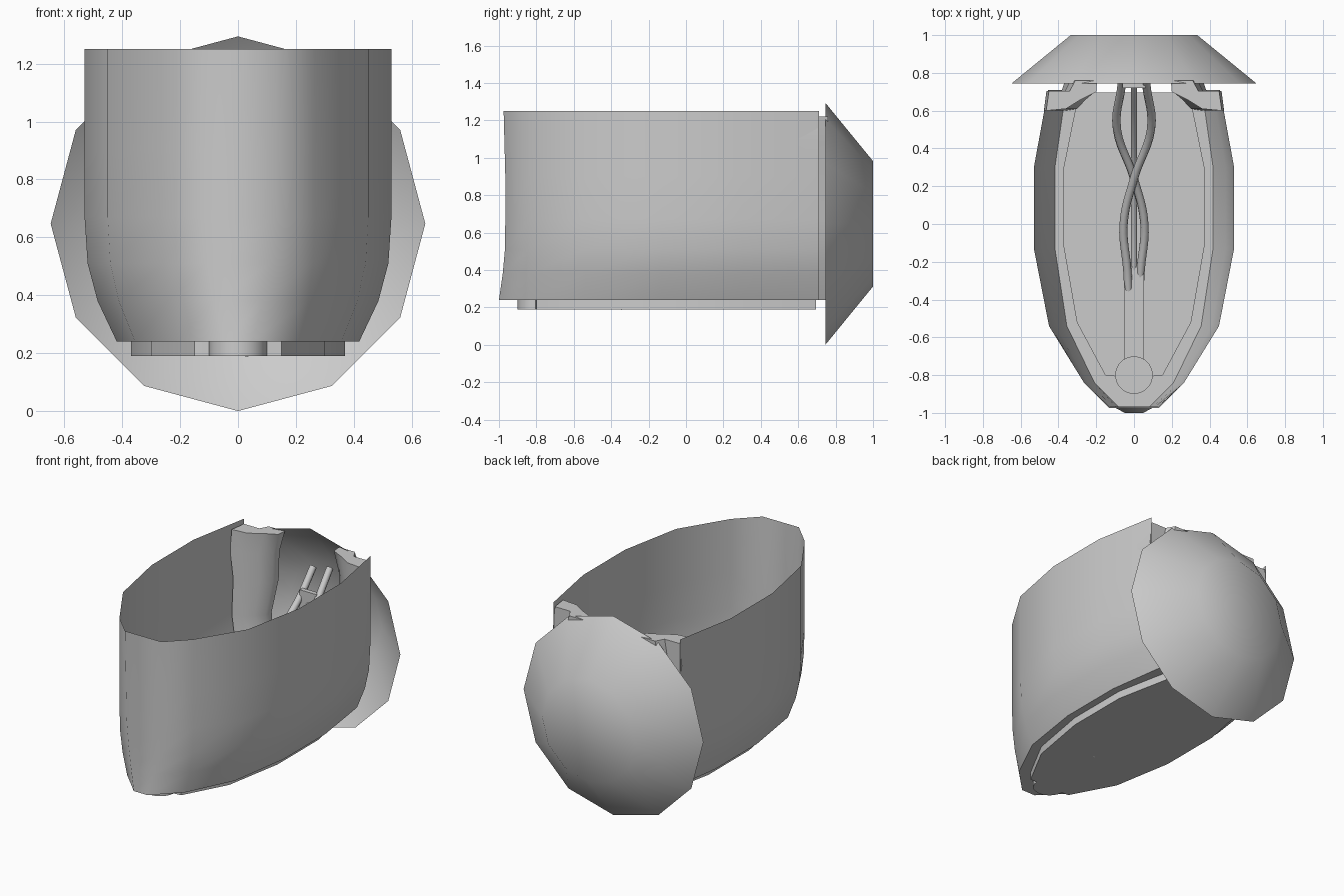
import bpy, bmesh, math
from mathutils import Matrix

if "Cube" in bpy.data.objects:
    bpy.data.objects.remove(bpy.data.objects["Cube"])


def finish(name, bm, angle=40):
    bmesh.ops.remove_doubles(bm, verts=bm.verts, dist=0.0005)
    bmesh.ops.recalc_face_normals(bm, faces=bm.faces)
    me = bpy.data.meshes.new(name)
    bm.to_mesh(me)
    bm.free()
    ob = bpy.data.objects.new(name, me)
    bpy.context.collection.objects.link(ob)
    bpy.context.view_layer.objects.active = ob
    ob.select_set(True)
    bpy.ops.object.shade_smooth_by_angle(angle=math.radians(angle))
    ob.select_set(False)
    return ob


def loft(name, rows, closed=False, caps=(False, False), angle=40):
    bm = bmesh.new()
    grid = [[bm.verts.new(p) for p in r] for r in rows]
    n = len(rows[0])
    for a, b in zip(grid, grid[1:]):
        for i in range(n if closed else n - 1):
            j = (i + 1) % n
            bm.faces.new((a[i], a[j], b[j], b[i]))
    if caps[0]:
        bm.faces.new(grid[0])
    if caps[1]:
        bm.faces.new(grid[-1])
    return finish(name, bm, angle)


def both_sides(half, z):
    right = [(x, y, z) for x, y in half]
    return right + [(-x, y, z) for x, y in reversed(half)]


# hull outline, from the back corner to the front edge
HULL = [(.455, .71), (.53, .30), (.53, -.13), (.45, -.54), (.265, -.84)]
# z, width factor, front edge half width, front y
LEVELS = [(1.25, 1, .13, -.975), (.9, 1, .13, -.966), (.67, 1, .125, -.966),
          (.51, .98, .11, -.968), (.38, .915, .085, -.98), (.24, .79, .05, -1.0)]


def hull_row(z, s, fx, fy):
    return both_sides([(x * s, y) for x, y in HULL] + [(fx, fy)], z)


# open-topped hull with thin walls
loft("hull", [hull_row(*l) for l in LEVELS], angle=50)

# flange joining the hull to the base, and the recessed base plate
BASE = [(.29, .695), (.37, .30), (.37, -.12), (.30, -.52), (.15, -.80), (.08, -.805)]
loft("flange", [hull_row(*LEVELS[-1]), both_sides(BASE, .24)])
loft("base_plate", [both_sides(BASE, .24), both_sides(BASE, .19)],
     closed=True, caps=(False, True))


# twelve-sided rear dish, open to the front
def ring(r, y):
    return [(r * math.sin(i * math.pi / 6), y, .647 + r * math.cos(i * math.pi / 6))
            for i in range(12)]


loft("rear_dish", [ring(.647, .745), ring(.335, 1.0)], closed=True, caps=(False, True), angle=60)

# curved columns at the two back corners, narrowing towards the floor
COLUMN = [(.465, .60), (.36, .61), (.28, .66), (.20, .70), (.195, .76),
          (.31, .76), (.34, .705), (.45, .705)]
COLUMN_LEVELS = [(1.22, 1, 0), (1.08, .90, .012), (.9, .8, -.01), (.67, .65, .0),
                 (.45, .6, -.03), (.24, .6, -.10)]
for side, label in ((1, "right"), (-1, "left")):
    rows = [[(side * (.465 + (x - .465) * s + dx), y, z) for x, y in COLUMN]
            for z, s, dx in COLUMN_LEVELS]
    loft(label + "_corner_column", rows, closed=True, caps=(True, True), angle=60)


def cylinder(name, r, depth, loc, segments=20):
    bm = bmesh.new()
    bmesh.ops.create_cone(bm, cap_ends=True, segments=segments, radius1=r, radius2=r,
                          depth=depth, matrix=Matrix.Translation(loc))
    return finish(name, bm)


def box(name, size, loc):
    bm = bmesh.new()
    bmesh.ops.create_cube(bm, size=1, matrix=Matrix.Translation(loc) @ Matrix.Diagonal((*size, 1)))
    return finish(name, bm)


def tube(name, points, r):
    cu = bpy.data.curves.new(name, 'CURVE')
    cu.dimensions = '3D'
    cu.bevel_depth = r
    cu.bevel_resolution = 2
    cu.resolution_u = 6
    cu.use_fill_caps = True
    sp = cu.splines.new('BEZIER')
    sp.bezier_points.add(len(points) - 1)
    for bp, p in zip(sp.bezier_points, points):
        bp.co = p
        bp.handle_left_type = bp.handle_right_type = 'AUTO'
    ob = bpy.data.objects.new(name, cu)
    bpy.context.collection.objects.link(ob)


# floor bar and round foot
box("floor_bar", (.105, .56, .06), (0, -.48, .22))
cylinder("floor_disc", .10, .07, (0, -.80, .225))

# rear post, intertwined cables and the straight centre cable
box("rear_post", (.12, .03, .65), (0, .735, .565))
CABLE = [(.06, .86, 1.0), (.065, .74, .86), (.09, .50, .62), (.0, .24, .45),
         (-.055, 0, .34), (-.035, -.25, .25), (-.03, -.35, .22)]
for side, label in ((1, "right"), (-1, "left")):
    tube(label + "_cable", [(side * x, y, z + side * .012) for x, y, z in CABLE], .022)
tube("centre_cable", [(0, .74, .82), (0, .50, .58), (0, .24, .40), (0, 0, .30), (0, -.3, .22)], .016)
